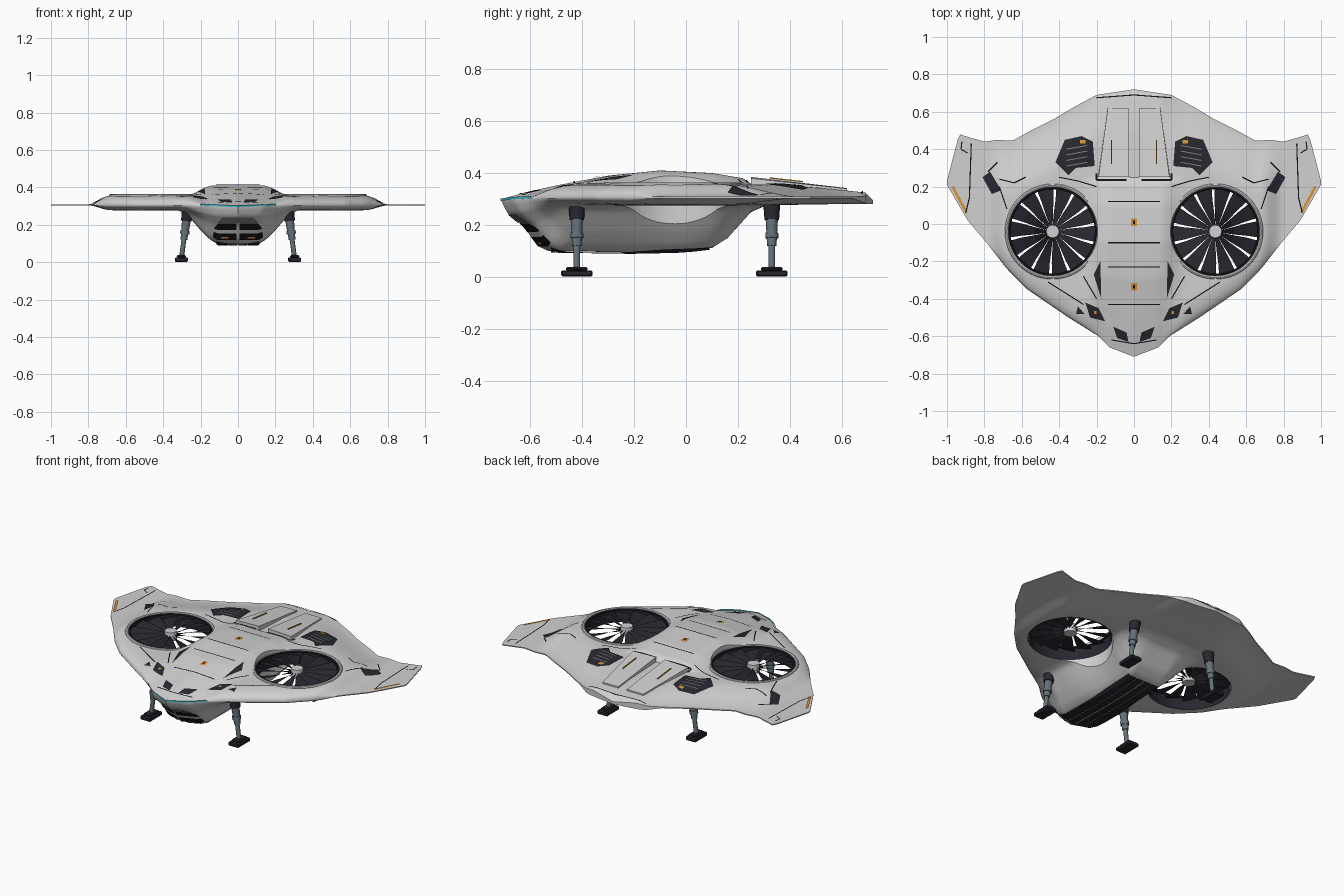
import bpy, bmesh, math
from mathutils import Vector, Matrix

cube = bpy.data.objects.get("Cube")
if cube:
    bpy.data.objects.remove(cube, do_unlink=True)


def material(name, r, g, b):
    m = bpy.data.materials.new(name)
    m.use_nodes = True
    m.diffuse_color = (r, g, b, 1)
    m.node_tree.nodes["Principled BSDF"].inputs["Base Color"].default_value = (r, g, b, 1)
    return m


PALE = material("pale_hull", .64, .64, .64)
DARK = material("dark_panel", .02, .02, .028)
BLACK = material("black_line", .006, .006, .007)
STEEL = material("steel_blue", .13, .17, .19)
GREY = material("mid_grey", .22, .22, .22)
ORANGE = material("orange", .7, .3, .03)
CYAN = material("cyan", .05, .5, .6)


def clamp(v):
    return max(0.0, min(1.0, v))


def smooth(v):
    v = clamp(v)
    return v * v * (3 - 2 * v)


def table(v, pairs):
    for (a, p), (b, q) in zip(pairs, pairs[1:]):
        if v <= b:
            return p + (q - p) * clamp((v - a) / (b - a))
    return pairs[-1][1]


# Planform, deck and hull profiles
FRONT = [(0, -.71), (.13, -.66), (.19, -.6), (.35, -.5), (.57, -.35), (.68, -.24), (.78, -.11), (.89, .02), (1, .21)]
BACK = [(0, .72), (.2, .69), (.33, .62), (.43, .56), (.55, .5), (.65, .445), (.73, .45), (.8, .44), (.87, .46), (.935, .48), (1, .23)]
DECK = [(-.71, .3), (-.6, .33), (-.5, .352), (-.3, .39), (-.1, .41), (.1, .4), (.22, .38), (.25, .355), (.5, .345), (.69, .325), (.72, .295)]
KEEL = [(-.71, .293), (-.69, .25), (-.63, .2), (-.57, .12), (-.53, .1), (-.2, .095), (0, .1), (.1, .112), (.16, .15), (.25, .25), (.32, .28)]
SIDE = [(0, 1), (.11, 1), (.15, .87), (.2, .6), (.28, .08), (.33, 0)]


def section(x, y):
    # upper and lower height of the airframe at a plan position
    x = abs(x)
    f, b = table(x, FRONT), table(x, BACK)
    t = clamp((y - f) / .15)
    fill = math.sqrt(1 - (1 - t) ** 2) * smooth((b - y) / .3) * (1 - smooth((x - .68) / .12))
    centre = 1 - smooth((x - .13) / .16)
    edge = .305 - .02 * centre * smooth(y / .6)
    yh = y - (f + .71) * clamp((-.2 - y) / .3)
    hi = edge + .004 + (.352 - edge) * fill
    hi += (table(yh, DECK) - hi) * centre
    lo = edge - .002 - (edge - .28) * fill
    waist = 1 - .15 * smooth(1 - abs(y + .04) / .3)
    lo += (min(lo, table(yh, KEEL)) - lo) * table(x / waist, SIDE)
    return max(hi, lo + .004), lo


def top(x, y):
    return section(x, y)[0] + .004


def under(x, y):
    return section(x, y)[1] - .006


def finish(name, bm, mat, smoothed=False):
    me = bpy.data.meshes.new(name)
    bm.to_mesh(me)
    bm.free()
    me.materials.append(mat)
    ob = bpy.data.objects.new(name, me)
    bpy.context.collection.objects.link(ob)
    if smoothed:
        bpy.ops.object.select_all(action='DESELECT')
        ob.select_set(True)
        bpy.context.view_layer.objects.active = ob
        bpy.ops.object.shade_smooth_by_angle(angle=math.radians(35))
    return ob


def rod(name, p, q, r1, r2, mat, sides=20, caps=True):
    p, q = Vector(p), Vector(q)
    bm = bmesh.new()
    mx = Matrix.Translation((p + q) / 2) @ (q - p).to_track_quat('Z', 'Y').to_matrix().to_4x4()
    bmesh.ops.create_cone(bm, cap_ends=caps, segments=sides, radius1=r1, radius2=r2, depth=(q - p).length, matrix=mx)
    return finish(name, bm, mat, True)


def drape(name, polys, mat, height=top, mirror=True):
    # thin sheet following the skin
    bm = bmesh.new()
    for s in ((1, -1) if mirror else (1,)):
        for pts in polys:
            bm.faces.new([bm.verts.new((s * x, y, 0)) for x, y in pts])
    bmesh.ops.triangulate(bm, faces=bm.faces[:])
    bmesh.ops.subdivide_edges(bm, edges=bm.edges[:], cuts=9, use_grid_fill=True)
    for v in bm.verts:
        v.co.z = height(v.co.x, v.co.y)
    bm.normal_update()
    want = 1 if height is top else -1
    bmesh.ops.reverse_faces(bm, faces=[f for f in bm.faces if f.normal.z * want < 0])
    return finish(name, bm, mat)


def strokes(name, lines, mat, width=.006, mirror=True):
    polys = []
    for line in lines:
        for a, b in zip(line, line[1:]):
            a, b = Vector(a), Vector(b)
            n = (b - a).normalized().orthogonal() * width / 2
            polys.append([a + n, b + n, b - n, a - n])
    return drape(name, polys, mat, mirror=mirror)


def rect(x0, y0, x1, y1):
    return [(x0, y0), (x1, y0), (x1, y1), (x0, y1)]


# Airframe: blended wing and hull skin
COLS, ROWS = 140, 96
bm = bmesh.new()
grid = []
for i in range(COLS + 1):
    x = 2 * i / COLS - 1
    f, b = table(abs(x), FRONT), table(abs(x), BACK)
    col = []
    for j in range(ROWS + 1):
        y = f + (b - f) * (.5 - .5 * math.cos(math.pi * j / ROWS)) * .5 + (b - f) * j / ROWS * .5
        col.append([bm.verts.new((x, y, z)) for z in section(x, y)])
    grid.append(col)
for i in range(COLS):
    for j in range(ROWS):
        ring = [grid[i][j], grid[i + 1][j], grid[i + 1][j + 1], grid[i][j + 1]]
        bm.faces.new([v[0] for v in ring])
        bm.faces.new([v[1] for v in reversed(ring)])
rim = [(i, 0) for i in range(COLS)] + [(COLS, j) for j in range(ROWS)]
rim += [(i, ROWS) for i in range(COLS, 0, -1)] + [(0, j) for j in range(ROWS, 0, -1)]
for (a, b), (c, d) in zip(rim, rim[1:] + rim[:1]):
    bm.faces.new([grid[a][b][0], grid[a][b][1], grid[c][d][1], grid[c][d][0]])
bmesh.ops.recalc_face_normals(bm, faces=bm.faces[:])
airframe = finish("airframe", bm, PALE)

# Fan openings
FX, FY, FR = .435, -.04, .24
for s in (1, -1):
    cutter = rod("fan_cutter", (s * FX, FY, 0), (s * FX, FY, .6), FR, FR, PALE, 64)
    mod = airframe.modifiers.new("fan_opening", 'BOOLEAN')
    mod.operation, mod.object, mod.solver = 'DIFFERENCE', cutter, 'EXACT'
    bpy.ops.object.select_all(action='DESELECT')
    bpy.context.view_layer.objects.active = airframe
    airframe.select_set(True)
    bpy.ops.object.modifier_apply(modifier=mod.name)
    bpy.data.objects.remove(cutter, do_unlink=True)
bpy.ops.object.shade_smooth_by_angle(angle=math.radians(35))

# Lift fans
for s, side in ((1, "left"), (-1, "right")):
    c = Vector((s * FX, FY, 0))
    up = Vector((0, 0, 1))
    rod(side + "_fan_duct", c + up * .275, c + up * .358, .236, .236, DARK, 64, False)
    for label, r, w, mat in (("lip", .246, .01, PALE), ("seal", .232, .006, DARK)):
        bpy.ops.mesh.primitive_torus_add(major_segments=64, minor_segments=8, major_radius=r, minor_radius=w, location=c + up * .354)
        ob = bpy.context.object
        ob.name = side + "_fan_" + label
        ob.data.materials.append(mat)
        bpy.ops.object.shade_smooth_by_angle()
    rod(side + "_fan_hub", c + up * .31, c + up * .362, .037, .034, PALE, 24)
    bm = bmesh.new()
    n = 14
    for k in range(n):
        rows = []
        for r, cover, sweep in ((.03, .98, 0), (.1, .9, .04), (.17, .86, .06), (.232, .84, .05)):
            a = s * (math.tau * k / n + sweep)
            h = s * math.pi / n * cover
            rows.append([bm.verts.new(c + Vector((r * math.cos(a + d * h), r * math.sin(a + d * h), .335 + .01 * d))) for d in (-1, 0, 1)])
        for p, q in zip(rows, rows[1:]):
            for m in (0, 1):
                bm.faces.new([p[m], q[m], q[m + 1], p[m + 1]])
    bmesh.ops.recalc_face_normals(bm, faces=bm.faces[:])
    finish(side + "_fan_blades", bm, DARK)

# Landing gear
for s in (1, -1):
    for y, end in ((-.42, "front"), (.33, "rear")):
        name = ("left_" if s > 0 else "right_") + end
        at = lambda z: (s * (.305 - .13 * z), y, z)
        rod(name + "_sleeve", at(.22), at(.3), .028, .034, DARK)
        rod(name + "_upper_strut", at(.12), at(.23), .018, .024, STEEL)
        rod(name + "_collar", at(.15), at(.17), .025, .025, STEEL)
        rod(name + "_lower_strut", at(.03), at(.13), .013, .013, STEEL)
        for part, z, h, k in (("foot", .014, .024, 1), ("ankle", .031, .014, .7)):
            bm = bmesh.new()
            bmesh.ops.create_cube(bm, size=1, matrix=Matrix.Translation((s * .303, y, z)) @ Matrix.Diagonal((.07 * k, .12 * k, h, 1)))
            bmesh.ops.bevel(bm, geom=bm.edges[:], offset=.005, segments=1, affect='EDGES')
            finish(name + "_" + part, bm, DARK)

# Rear engine covers with dark front vents
for s in (1, -1):
    bm = bmesh.new()
    low, high = [], []
    for x, y, z in ((.03, .25, .385), (.19, .25, .38), (.14, .62, .34), (.03, .62, .342)):
        low.append(bm.verts.new((s * x * 1.03, y, .31)))
        high.append(bm.verts.new((s * x, y, z)))
    bm.faces.new(high)
    bm.faces.new(low)
    for k in range(4):
        m = (k + 1) % 4
        bm.faces.new([low[k], low[m], high[m], high[k]])
    bmesh.ops.recalc_face_normals(bm, faces=bm.faces[:])
    finish("engine_cover", bm, PALE)
    bm = bmesh.new()
    bmesh.ops.create_cube(bm, size=1, matrix=Matrix.Translation((s * .12, .385, .374)) @ Matrix.Rotation(-.112, 4, 'X') @ Matrix.Diagonal((.006, .13, .005, 1)))
    finish("engine_cover_stripe", bm, ORANGE)
strokes("engine_vents", [[(.04, .235), (.2, .235)], [(.2, .235), (.2, .27)]], BLACK, .01)

# Dark deck panels
drape("rear_grilles", [[(.22, .44), (.28, .47), (.37, .45), (.42, .33), (.35, .26), (.31, .3), (.21, .31)]], DARK)
drape("nose_panels", [[(.26, -.42), (.19, -.45), (.155, -.52), (.235, -.5)], [(.11, -.55), (.04, -.58), (.03, -.63), (.09, -.61)],
                      [(.3, -.44), (.265, -.48), (.31, -.48)]], DARK)
drape("shoulder_scoops", [[(.18, -.2), (.215, -.27), (.175, -.4)]], DARK)
drape("wing_panels", [[(.81, .25), (.77, .28), (.71, .18), (.76, .16)]], DARK)
strokes("grille_slats", [[(.25, y), (.36, y - .02)] for y in (.33, .36, .39, .42)], GREY, .005).location.z = .002

# Panel lines
strokes("deck_lines", [[(-.14, y), (.14, y)] for y in (.12, -.1, -.23, -.43)], BLACK, mirror=False)
strokes("wing_lines", [[(.2, -.4), (.27, -.28)], [(.27, -.43), (.46, -.31)], [(.2, .2), (.3, .23), (.4, .25)],
                       [(.58, .25), (.64, .22), (.72, .24)], [(.68, .08), (.72, .2)], [(.73, .33), (.78, .28)],
                       [(.87, .43), (.88, .14), (.9, .06)], [(.92, .44), (.925, .4), (.89, .38)]], BLACK)
strokes("nose_line", [[(-.12, -.62), (0, -.64), (.12, -.62)]], BLACK, mirror=False)
strokes("tail_line", [[(-.2, .675), (0, .69), (.2, .675)]], BLACK, mirror=False)

# Orange markings
drape("deck_hatches", [rect(-.016, y - .02, .016, y + .02) for y in (.01, -.335)], ORANGE, mirror=False)
drape("hatch_centres", [rect(-.006, y - .01, .006, y + .01) for y in (.01, -.335)], BLACK, mirror=False).location.z = .002
strokes("wingtip_stripes", [[(.97, .2), (.895, .06)]], ORANGE, .014)
drape("panel_marks", [rect(.26, .43, .29, .45), rect(.2, -.48, .215, -.465)], ORANGE).location.z = .003


# Chin windows, following the swept nose
def chin(x0, x1, y0, y1, x2):
    return [(x, y + .385 * x) for x, y in ((x0, y0), (x1, y0), (x2, y1), (x0, y1))]


drape("chin_windows", [chin(.008, .135, -.573, -.6, .13), chin(.008, .13, -.614, -.645, .105)], BLACK, under)
drape("chin_recess", [chin(0, .11, -.65, -.685, .08)], GREY, under)
drape("chin_lights", [chin(.05, .09, -.582, -.588, .09)], ORANGE, under).location = (0, -.005, -.004)

# Belly ramp
drape("belly_ramp", [rect(.003, -.52, .05, .09), rect(.053, -.52, .115, .09)], DARK, under)

# Nose light strip
bm = bmesh.new()
pts = [(k * .05 - .2) for k in range(9)]
strip = [[bm.verts.new((x, table(abs(x), FRONT) - .003, z + abs(x) * .05)) for z in (.293, .302)] for x in pts]
for a, b in zip(strip, strip[1:]):
    bm.faces.new([a[0], b[0], b[1], a[1]])
finish("nose_light_strip", bm, CYAN)
